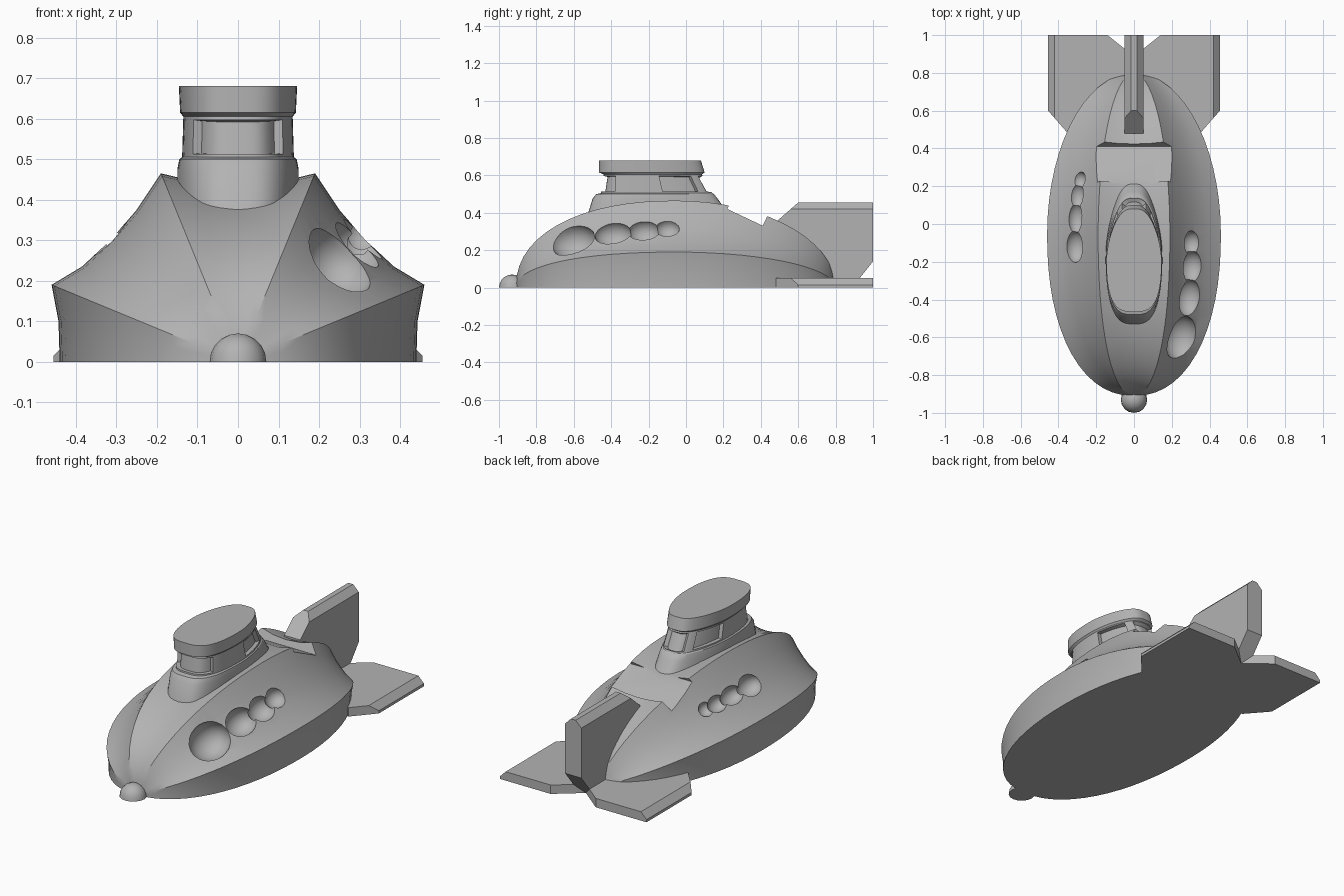
import bpy, bmesh
from math import sin, cos, pi, radians
from mathutils import Matrix, Vector

if "Cube" in bpy.data.objects:
    bpy.data.objects.remove(bpy.data.objects["Cube"])

grey = bpy.data.materials.new("plain_grey")
grey.use_nodes = True
grey.diffuse_color = (0.45, 0.45, 0.45, 1)
grey.node_tree.nodes["Principled BSDF"].inputs["Base Color"].default_value = (0.45, 0.45, 0.45, 1)


def make(name, bm):
    bmesh.ops.recalc_face_normals(bm, faces=bm.faces[:])
    mesh = bpy.data.meshes.new(name)
    bm.to_mesh(mesh)
    bm.free()
    mesh.materials.append(grey)
    ob = bpy.data.objects.new(name, mesh)
    bpy.context.collection.objects.link(ob)
    return ob


def smooth(ob, angle=30):
    bpy.ops.object.select_all(action='DESELECT')
    ob.select_set(True)
    bpy.context.view_layer.objects.active = ob
    bpy.ops.object.shade_smooth_by_angle(angle=radians(angle))


def skin(bm, rings):
    """Join closed rings of points with quads."""
    loops = [[bm.verts.new(p) for p in ring] for ring in rings]
    for a, b in zip(loops, loops[1:]):
        for i in range(len(a)):
            j = (i + 1) % len(a)
            bm.faces.new((a[i], a[j], b[j], b[i]))
    return loops


def slice_off(bm, co, no):
    """Remove everything on the normal side of a plane and close the hole."""
    bmesh.ops.bisect_plane(bm, geom=bm.verts[:] + bm.edges[:] + bm.faces[:], plane_co=co,
                           plane_no=Vector(no).normalized(), clear_outer=True)
    bmesh.ops.holes_fill(bm, edges=[e for e in bm.edges if e.is_boundary], sides=0)


def cut(ob, bm):
    """Subtract a temporary cutter from an object."""
    cutter = make("cutter", bm)
    cutter.hide_render = True
    mod = ob.modifiers.new("cut", 'BOOLEAN')
    mod.operation, mod.solver, mod.object = 'DIFFERENCE', 'EXACT', cutter
    bpy.context.view_layer.objects.active = ob
    bpy.ops.object.modifier_apply(modifier=mod.name)
    bpy.data.objects.remove(cutter)


# Hull: creased section scaled along an ellipse
half = [(.44, 0), (.443, .1), (.46, .19), (.385, .235), (.315, .3),
        (.25, .375), (.19, .465), (.1, .443)]
section = half + [(0, .435)] + [(-x, z) for x, z in reversed(half)]
mid, reach, steps = -.055, .855, 30
rings = []
for k in range(1, steps):
    t = -cos(pi * k / steps)
    e = 2.2 if t < 0 else 2
    s = (1 - abs(t) ** e) ** (1 / e)
    rings.append([(x * s, mid + reach * t, z * s) for x, z in section])
bm = bmesh.new()
loops = skin(bm, rings)
for loop, y in ((loops[0], mid - reach), (loops[-1], mid + reach)):
    tip = bm.verts.new((0, y, 0))
    for i in range(len(loop)):
        bm.faces.new((loop[i], loop[(i + 1) % len(loop)], tip))
hull = make("hull", bm)

# Sloped notch across the spine
bm = bmesh.new()
bmesh.ops.create_cube(bm, size=1, matrix=Matrix.Translation((0, .358, .466))
                      @ Matrix.Rotation(radians(-25.3), 4, 'X') @ Matrix.Diagonal((.8, .21, .2, 1)))
cut(hull, bm)

# Scooped rows of dents: x, y, z, radius, half length
dents = [(.25, -.605, .25, .1, .125), (.29, -.39, .285, .075, .1),
         (.305, -.225, .3, .068, .085), (.305, -.1, .315, .055, .065),
         (-.31, -.12, .3, .06, .085), (-.305, .03, .3, .05, .08),
         (-.3, .15, .3, .045, .065), (-.29, .235, .3, .04, .045)]
for x, y, z, r, length in dents:
    bm = bmesh.new()
    bmesh.ops.create_uvsphere(bm, u_segments=20, v_segments=12, radius=1,
                              matrix=Matrix.Translation((x, y, z)) @ Matrix.Diagonal((r, length, r, 1)))
    cut(hull, bm)
smooth(hull)

# Cabin: stacked rounded outlines given as height, front, back, half width
levels = [(.36, -.535, .25, .15), (.475, -.5, .17, .15), (.5, -.48, .15, .145),
          (.505, -.455, .14, .138), (.605, -.44, .085, .135),
          (.615, -.465, .1, .143), (.68, -.465, .08, .146)]


def power(v, p):
    return abs(v) ** p * (1 if v >= 0 else -1)


def outline(z, y0, y1, w, count=64):
    ring = []
    for i in range(count):
        a = 2 * pi * (i + .5) / count
        v = power(sin(a), .8)
        x = w * power(cos(a), .62) * (1 - .3 * max(0, v) ** 1.5)
        ring.append((x, (y0 + y1) / 2 + (y1 - y0) / 2 * v, z))
    return ring


bm = bmesh.new()
loops = skin(bm, [outline(*lv) for lv in levels])
bm.faces.new(loops[0])
bm.faces.new(loops[-1])
bmesh.ops.recalc_face_normals(bm, faces=bm.faces[:])

# Recessed windows in the band below the roof
band = [f for f in bm.faces if len(f.verts) == 4 and .53 < f.calc_center_median().z < .58]
centre = {f: f.calc_center_median() for f in band}
windows = [[f for f in band if centre[f].y < -.37],
           [f for f in band if centre[f].y > .075]]
for side in (1, -1):
    windows.append([f for f in band if -.13 < centre[f].y < .045 and centre[f].x * side > 0])
for faces in windows:
    if faces:
        bmesh.ops.inset_region(bm, faces=faces, thickness=.008, depth=0, use_even_offset=True)
        bmesh.ops.inset_region(bm, faces=faces, thickness=.002, depth=-.022, use_even_offset=True)
smooth(make("cabin", bm))

# Nose knob
bm = bmesh.new()
bmesh.ops.create_uvsphere(bm, u_segments=16, v_segments=10, radius=.07,
                          matrix=Matrix.Translation((0, -.93, 0)))
slice_off(bm, (0, 0, 0), (0, 0, -1))
smooth(make("nose_knob", bm))

# Three tail fins with a chamfered outer edge
profile = [(0, -.05), (.42, -.05), (.455, -.015), (.455, .015), (.42, .05), (0, .05)]
for name, angle in (("left_fin", 0), ("top_fin", -90), ("right_fin", 180)):
    bm = bmesh.new()
    loops = skin(bm, [[(r, y, t) for r, t in profile] for y in (.48, 1)])
    for loop in loops:
        bm.faces.new(loop)
    slice_off(bm, (.35, .48, 0), (.12, -.105, 0))
    slice_off(bm, (.14, 1, 0), (-.08, .1, 0))
    bmesh.ops.rotate(bm, verts=bm.verts[:], cent=(0, 0, 0),
                     matrix=Matrix.Rotation(radians(angle), 3, 'Y'))
    if angle != -90:
        slice_off(bm, (0, 0, 0), (0, 0, -1))
    make(name, bm)
